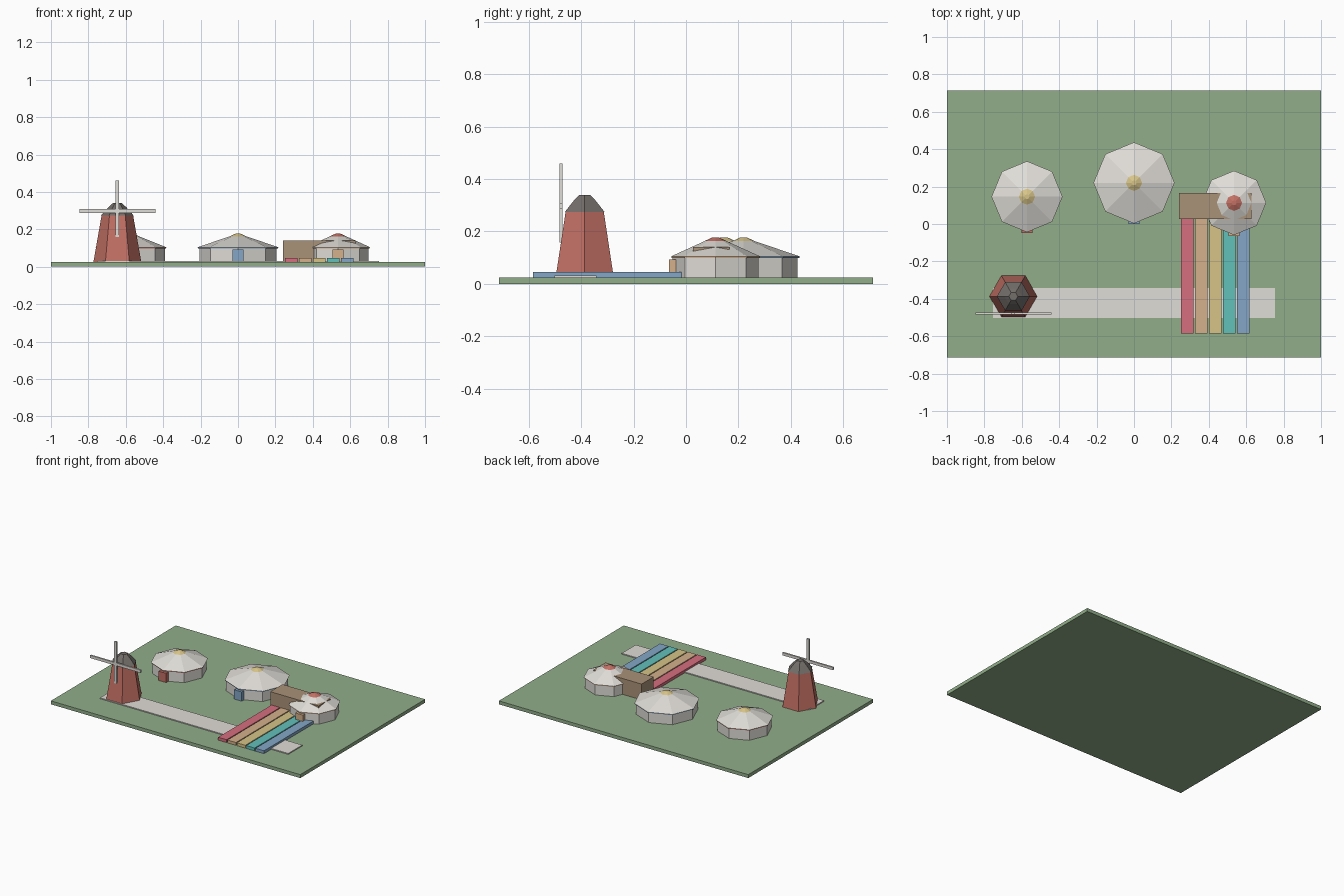
import bpy
import bmesh
from math import cos, sin, tau

default_cube = bpy.data.objects.get("Cube")
if default_cube:
    bpy.data.objects.remove(default_cube, do_unlink=True)


def material(name, *rgb):
    """Flat material from 0-255 display values, stored as linear."""
    color = [((c / 255 + 0.055) / 1.055) ** 2.4 for c in rgb] + [1]
    mat = bpy.data.materials.new(name)
    mat.use_nodes = True
    mat.diffuse_color = color
    shader = mat.node_tree.nodes["Principled BSDF"]
    shader.inputs["Base Color"].default_value = color
    shader.inputs["Roughness"].default_value = 0.9
    return mat


grass = material("grass green", 146, 174, 138)
felt = material("pale felt", 224, 221, 215)
red = material("brick red", 194, 112, 100)
charcoal = material("charcoal grey", 115, 110, 106)
brown = material("wood brown", 170, 146, 120)
pink = material("rose pink", 214, 110, 126)
tan = material("warm tan", 213, 176, 139)
yellow = material("straw yellow", 215, 196, 136)
teal = material("teal", 98, 192, 186)
blue = material("soft blue", 131, 166, 198)


def finish(name, bm, mat):
    bmesh.ops.recalc_face_normals(bm, faces=bm.faces)
    mesh = bpy.data.meshes.new(name)
    bm.to_mesh(mesh)
    bm.free()
    mesh.materials.append(mat)
    obj = bpy.data.objects.new(name, mesh)
    bpy.context.collection.objects.link(obj)
    return obj


def box(name, xs, ys, zs, mat):
    """Box given by its (min, max) on each axis."""
    bm = bmesh.new()
    bmesh.ops.create_cube(bm, size=1)
    for v in bm.verts:
        v.co = [lo + (hi - lo) * (c + 0.5) for c, (lo, hi) in zip(v.co, (xs, ys, zs))]
    return finish(name, bm, mat)


def turned(name, center, sides, profile, mat):
    """Faceted solid from (radius, z) rings, first corner on +x."""
    bm = bmesh.new()
    rings = []
    for r, z in profile:
        rings.append([bm.verts.new((center[0] + r * cos(tau * i / sides),
                                    center[1] + r * sin(tau * i / sides), z))
                      for i in range(sides)])
    for low, high in zip(rings, rings[1:]):
        for i in range(sides):
            j = (i + 1) % sides
            bm.faces.new((low[i], low[j], high[j], high[i]))
    bm.faces.new(rings[0])
    bm.faces.new(rings[-1])
    return finish(name, bm, mat)


# Ground slab and path
GROUND = 0.025
box("ground", (-1, 1), (-0.715, 0.715), (0, GROUND), grass)
box("path", (-0.755, 0.755), (-0.503, -0.342), (GROUND - 0.005, 0.032), felt)


def tent(side, x, y, radius, accent, crown):
    """Eight-sided round tent with eave band, roof, crown and door."""
    wall = radius * 0.953
    turned(side + "_tent_wall", (x, y), 8, [(wall, GROUND), (wall, 0.102)], felt)
    turned(side + "_tent_band", (x, y), 8,
           [(radius - 0.003, 0.098), (radius - 0.003, 0.105)], accent)
    turned(side + "_tent_roof", (x, y), 8, [(radius, 0.104), (0.04, 0.164)], felt)
    turned(side + "_tent_crown", (x, y), 8, [(0.043, 0.163), (0.013, 0.177)], crown)
    front = y - wall
    box(side + "_tent_door", (x - 0.03, x + 0.03), (front - 0.014, front + 0.016),
        (GROUND, 0.092), accent)


tent("right", -0.572, 0.146, 0.19, red, yellow)
tent("middle", 0, 0.22, 0.217, blue, yellow)
tent("left", 0.535, 0.113, 0.172, tan, red)

# Timber hall and the coloured strips in front of it
box("hall", (0.24, 0.627), (0.027, 0.166), (GROUND, 0.14), brown)
for i, mat in enumerate((pink, tan, yellow, teal, blue)):
    x = 0.284 + 0.075 * i
    box("strip_" + mat.name.replace(" ", "_"), (x - 0.034, x + 0.034),
        (-0.585, 0.03), (GROUND, 0.046), mat)

# Windmill
MILL = (-0.645, -0.387)
turned("mill_tower", MILL, 6, [(0.128, GROUND), (0.084, 0.276)], red)
turned("mill_cap", MILL, 6, [(0.088, 0.274), (0.048, 0.318), (0.024, 0.34)], charcoal)
sail_y = (-0.484, -0.472)
box("mill_sail_vertical", (MILL[0] - 0.01, MILL[0] + 0.01), sail_y, (0.158, 0.46), felt)
box("mill_sail_horizontal", (MILL[0] - 0.203, MILL[0] + 0.203), sail_y, (0.288, 0.308), felt)
